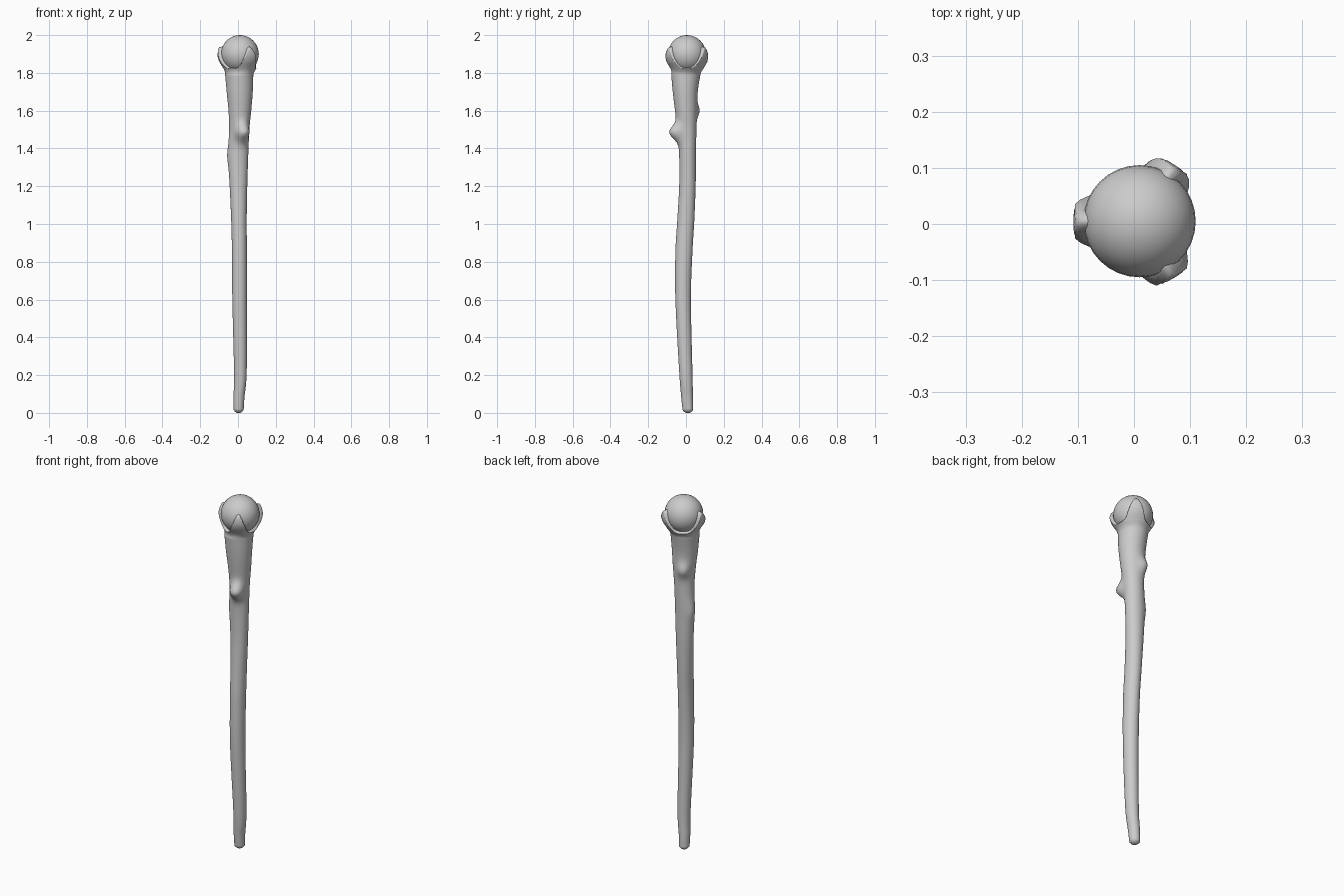
import bpy, bmesh, math
from mathutils import Vector

if "Cube" in bpy.data.objects:
    bpy.data.objects.remove(bpy.data.objects["Cube"])

SEG = 72
ORB = Vector((0.01, 0.005, 1.9))

# Shaft outline: z, left x, right x, front y, back y
KEYS = [
    (0.015, -0.023, 0.030, -0.018, 0.038),
    (0.08, -0.024, 0.034, -0.025, 0.037),
    (0.22, -0.021, 0.046, -0.036, 0.034),
    (0.60, -0.030, 0.047, -0.056, 0.026),
    (0.85, -0.032, 0.047, -0.056, 0.034),
    (1.02, -0.036, 0.046, -0.046, 0.044),
    (1.20, -0.044, 0.049, -0.036, 0.051),
    (1.36, -0.052, 0.054, -0.036, 0.053),
    (1.50, -0.047, 0.060, -0.044, 0.055),
    (1.60, -0.050, 0.070, -0.058, 0.058),
    (1.70, -0.060, 0.078, -0.070, 0.062),
    (1.79, -0.068, 0.081, -0.078, 0.076),
]
# Bumps on the shaft: angle, height, amount, angular width, half height
BUMPS = [
    (math.radians(-72), 1.485, 0.050, 0.55, 0.045),
    (math.radians(118), 1.60, 0.020, 0.5, 0.04),
    (math.radians(165), 1.36, 0.006, 0.6, 0.05),
]
PRONGS = [math.radians(a) for a in (180, 58, -60)]


def spline(a, b, c, d, t):
    return tuple(0.5 * (2*q + (r-p)*t + (2*p-5*q+4*r-s)*t*t + (3*q-p-3*r+s)*t**3)
                 for p, q, r, s in zip(a, b, c, d))


def angle_gap(a, b):
    return (a - b + math.pi) % (2 * math.pi) - math.pi


def ring_point(key, ang, scale=1.0):
    z, x0, x1, y0, y1 = key
    r = scale
    p = Vector(((x0+x1)/2 + math.cos(ang)*r*(x1-x0)/2,
                (y0+y1)/2 + math.sin(ang)*r*(y1-y0)/2, z))
    out = Vector((math.cos(ang), math.sin(ang), 0))
    for ba, bz, amt, wa, hz in BUMPS:
        g = angle_gap(ang, ba) / wa
        h = (z - bz) / hz
        p += out * amt * math.exp(-g*g - h*h)
    return p


def cup_radius(z):
    pts = [(1.79, 0.074), (1.825, 0.088), (1.86, 0.110), (1.89, 0.119), (1.92, 0.116), (1.96, 0.101)]
    for (za, ra), (zb, rb) in zip(pts, pts[1:]):
        if z <= zb:
            return ra + (rb - ra) * (z - za) / (zb - za)
    return pts[-1][1]


angles = [2 * math.pi * i / SEG for i in range(SEG)]
rows = []

# Rounded foot
for s, z in ((0.35, 0.0), (0.7, 0.006)):
    rows.append([ring_point((z,) + KEYS[0][1:], a, s) for a in angles])

# Shaft
n = len(KEYS)
for i in range(n - 1):
    quad = [KEYS[max(0, i-1)], KEYS[i], KEYS[i+1], KEYS[min(n-1, i+2)]]
    steps = max(4, int((KEYS[i+1][0] - KEYS[i][0]) / 0.012))
    for k in range(steps):
        key = spline(*quad, k / steps)
        rows.append([ring_point(key, a) for a in angles])

# Cup with three prongs, then its lip turning in against the orb
rim = [1.824 + 0.112 * max(math.exp(-(angle_gap(a, p) / 0.36) ** 2) for p in PRONGS)
       for a in angles]
for k in range(13):
    t = k / 12
    row = []
    for a, top in zip(angles, rim):
        z = 1.79 + (top - 1.79) * t
        r = cup_radius(z)
        p = ORB + Vector((math.cos(a)*r, math.sin(a)*r, z - ORB.z))
        blend = min(1, (z - 1.79) / 0.03)
        base = ring_point(KEYS[-1], a)
        base.z = z
        row.append(base.lerp(p, blend))
    rows.append(row)
row = []
for a, top in zip(angles, rim):
    z = top + 0.004
    r = math.sqrt(max(0, 0.097**2 - (z - ORB.z)**2))
    row.append(Vector((ORB.x + math.cos(a)*r, ORB.y + math.sin(a)*r, z)))
rows.append(row)

bm = bmesh.new()
grid = [[bm.verts.new(p) for p in r] for r in rows]
for lo, hi in zip(grid, grid[1:]):
    for i in range(SEG):
        j = (i + 1) % SEG
        bm.faces.new((lo[i], lo[j], hi[j], hi[i]))
bm.faces.new(grid[0][::-1])
mesh = bpy.data.meshes.new("wooden_staff")
bm.to_mesh(mesh)
bm.free()
staff = bpy.data.objects.new("wooden_staff", mesh)
bpy.context.collection.objects.link(staff)
for f in mesh.polygons:
    f.use_smooth = True

# Orb held by the prongs
bpy.ops.mesh.primitive_uv_sphere_add(segments=32, ring_count=16, radius=0.1, location=ORB)
orb = bpy.context.object
orb.name = "orb"
bpy.ops.object.shade_smooth()
